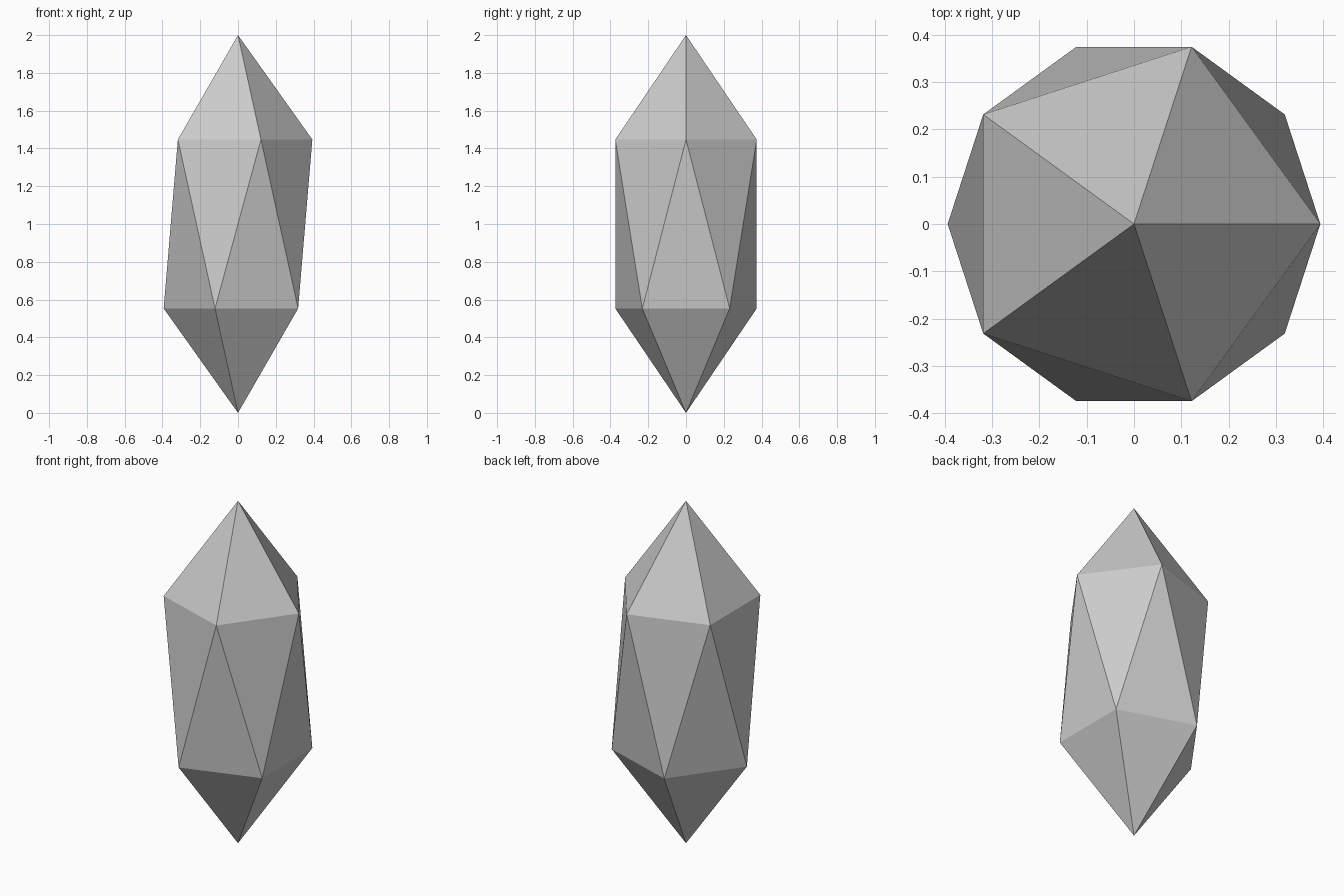
import bpy

if "Cube" in bpy.data.objects:
    bpy.data.objects.remove(bpy.data.objects["Cube"])

# Crystal: a 20-sided icosphere stretched along z, standing on its lower tip
bpy.ops.mesh.primitive_ico_sphere_add(subdivisions=1, radius=1, location=(0, 0, 1))
crystal = bpy.context.object
crystal.name = "crystal"
crystal.scale = (0.44, 0.44, 1.0)
bpy.ops.object.transform_apply(location=True, rotation=False, scale=True)
bpy.ops.object.shade_flat()
